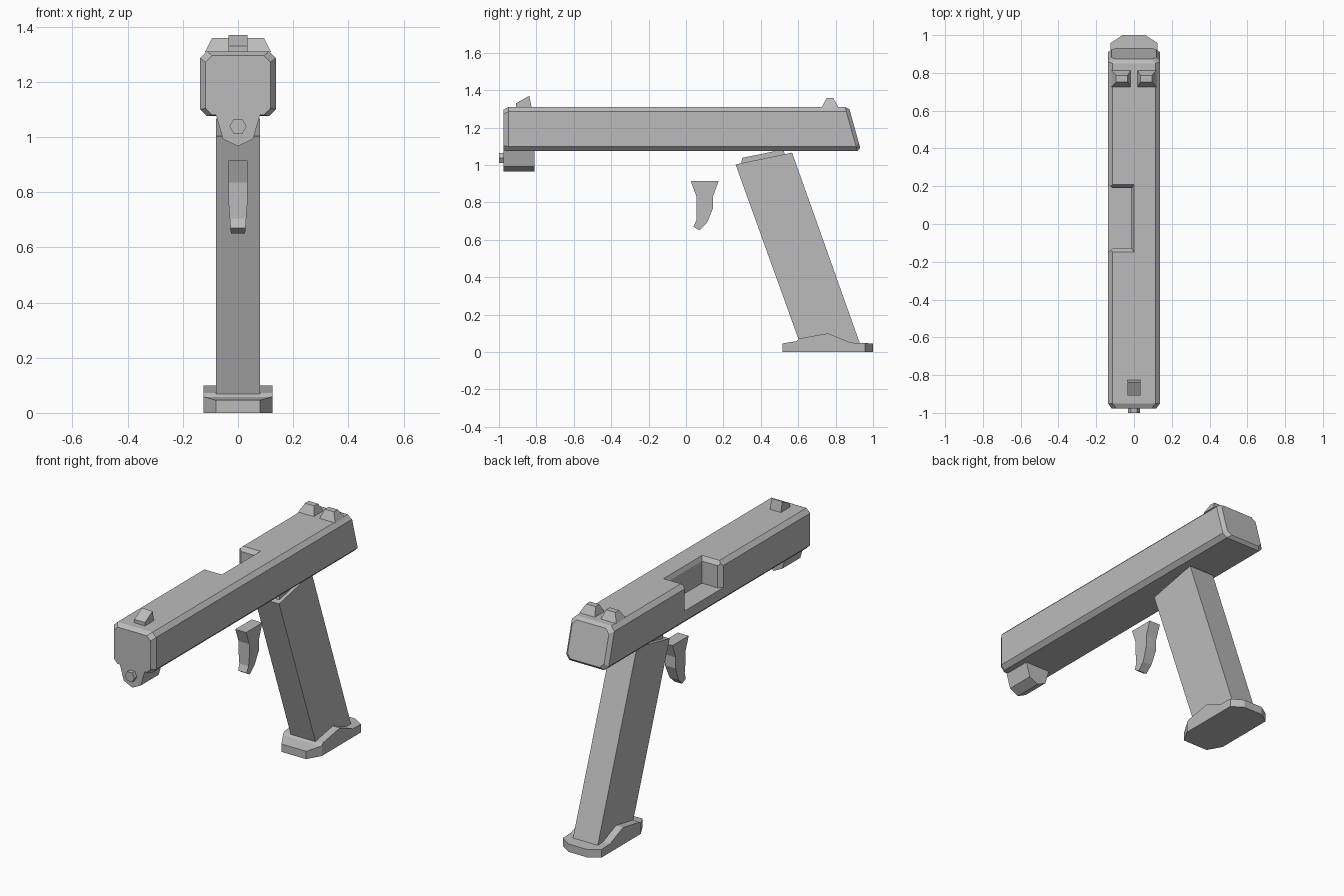
import bpy, bmesh, math
from mathutils import Vector

if "Cube" in bpy.data.objects:
    bpy.data.objects.remove(bpy.data.objects["Cube"], do_unlink=True)

# One plain grey for every part
grey = bpy.data.materials.new("plain_grey")
grey.use_nodes = True
grey.diffuse_color = (0.5, 0.5, 0.5, 1)
grey.node_tree.nodes["Principled BSDF"].inputs["Base Color"].default_value = (0.5, 0.5, 0.5, 1)


def finish(name, bm):
    bmesh.ops.recalc_face_normals(bm, faces=bm.faces[:])
    mesh = bpy.data.meshes.new(name)
    bm.to_mesh(mesh)
    bm.free()
    mesh.materials.append(grey)
    obj = bpy.data.objects.new(name, mesh)
    bpy.context.scene.collection.objects.link(obj)
    return obj


def loft(rings):
    """Skin equal-length rings of points and cap both ends."""
    bm = bmesh.new()
    loops = [[bm.verts.new(p) for p in ring] for ring in rings]
    count = len(loops[0])
    for a, b in zip(loops, loops[1:]):
        for i in range(count):
            j = (i + 1) % count
            bm.faces.new((a[i], a[j], b[j], b[i]))
    bm.faces.new(loops[0])
    bm.faces.new(loops[-1])
    return bm


def side_profile(points, half, centre=0):
    """Extrude a (y, z) profile across x."""
    return loft([[(centre + s * half, y, z) for y, z in points] for s in (-1, 1)])


def cut_corner(bm, co, normal):
    """Remove everything beyond a plane and cap the cut."""
    bmesh.ops.bisect_plane(bm, geom=bm.verts[:] + bm.edges[:] + bm.faces[:],
                           plane_co=co, plane_no=normal, clear_outer=True)
    bmesh.ops.holes_fill(bm, edges=[e for e in bm.edges if e.is_boundary])


# Slide: chamfered octagon, square at the front and raked at the back
def octagon(half, low, high, c, y_at):
    quarter = [(half - c, low), (half, low + c), (half, high - c), (half - c, high)]
    ring = quarter + [(-x, z) for x, z in reversed(quarter)]
    return [(x, y_at(z), z) for x, z in ring]


def rake(start):
    return lambda z: start - 0.28 * (z - 1.09)


slide = finish("slide", loft([
    octagon(0.118, 1.08, 1.295, 0.024, lambda z: -0.977),
    octagon(0.137, 1.075, 1.31, 0.024, lambda z: -0.95),
    octagon(0.137, 1.075, 1.31, 0.024, rake(0.912)),
    octagon(0.118, 1.092, 1.298, 0.024, rake(0.932))]))


# Ejection port: straight pocket with flared top and side openings
def rect_y(x0, x1, z, front, back):
    return [(x0, front, z), (x1, front, z), (x1, back, z), (x0, back, z)]


def rect_x(x, front, back):
    return [(x, front, 1.157), (x, back, 1.157), (x, back, 1.4), (x, front, 1.4)]


cutters = [
    loft([rect_y(-0.3, -0.012, 1.157, -0.13, 0.19), rect_y(-0.3, -0.012, 1.4, -0.13, 0.19)]),
    loft([rect_y(-0.3, -0.012, 1.286, -0.13, 0.19), rect_y(-0.3, 0, 1.312, -0.15, 0.21)]),
    loft([rect_x(-0.113, -0.13, 0.19), rect_x(-0.139, -0.15, 0.21)]),
]
for bm in cutters:
    cutter = finish("port_cutter", bm)
    cutter.hide_render = True
    cutter.hide_viewport = True
    mod = slide.modifiers.new("port", "BOOLEAN")
    mod.operation = "DIFFERENCE"
    mod.solver = "EXACT"
    mod.object = cutter

# Front sight ramp
finish("front_sight", side_profile(
    [(-0.908, 1.305), (-0.908, 1.33), (-0.838, 1.37), (-0.825, 1.305)], 0.035))

# Pair of tapered rear sights
for side, label in ((1, "left"), (-1, "right")):
    finish("rear_sight_" + label, loft([
        rect_y(side * 0.018, side * 0.12, 1.308, 0.725, 0.815),
        rect_y(side * 0.034, side * 0.094, 1.358, 0.752, 0.787)]))

# Recoil spring housing and hexagonal rod end under the muzzle
keel = [(-0.08, 1.08), (-0.055, 0.993), (0, 0.966), (0.055, 0.993), (0.08, 1.08)]
finish("spring_housing", loft([[(x, y, z) for x, z in keel] for y in (-0.976, -0.81)]))
hexagon = [(0.031 * math.cos(i * math.pi / 3), 1.038 + 0.031 * math.sin(i * math.pi / 3))
           for i in range(6)]
finish("rod_end", loft([[(x, y, z) for x, z in hexagon] for y in (-1, -0.95)]))

# Trigger: curved blade narrowing toward the tip
blade = side_profile([(0.025, 0.915), (0.175, 0.915), (0.145, 0.835), (0.145, 0.77),
                      (0.112, 0.69), (0.072, 0.65), (0.04, 0.67), (0.055, 0.705),
                      (0.055, 0.77), (0.055, 0.835)], 0.035)
for v in blade.verts:
    v.co.x *= 1 - max(0, 0.77 - v.co.z) * 2.2
finish("trigger", blade)

# Raked magazine body with a thin upper insert
finish("magazine", side_profile(
    [(0.265, 1.003), (0.567, 1.066), (0.93, 0.045), (0.61, 0.045)], 0.08))
finish("magazine_top", side_profile(
    [(0.295, 1.0), (0.3, 1.038), (0.52, 1.083), (0.53, 1.05)], 0.06))

# Base plate with raised flanks and clipped corners
plate = side_profile([(0.515, 0), (0.515, 0.046), (0.59, 0.058), (0.605, 0.072), (0.76, 0.1),
                      (0.88, 0.05), (1, 0.046), (1, 0)], 0.125)
for s in (-1, 1):
    cut_corner(plate, (s * 0.08, 0.515, 0), Vector((s * 0.08, -0.045, 0)).normalized())
    cut_corner(plate, (s * 0.06, 1, 0), Vector((s * 0.042, 0.065, 0)).normalized())
finish("base_plate", plate)
